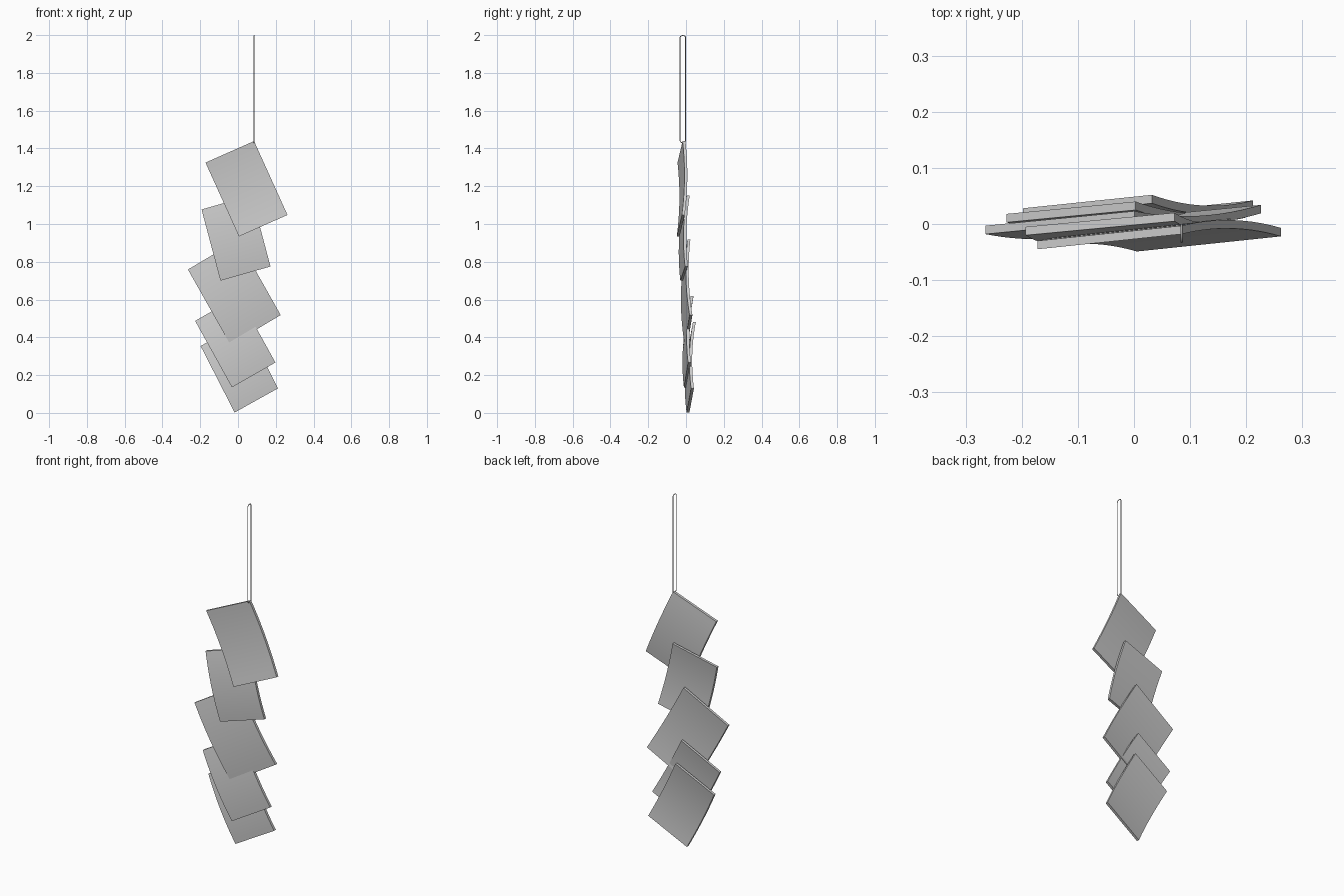
import bpy, bmesh, math

if "Cube" in bpy.data.objects:
    bpy.data.objects.remove(bpy.data.objects["Cube"])

THICK = 0.015
STEPS = 14


def smooth(ob):
    bpy.ops.object.select_all(action='DESELECT')
    ob.select_set(True)
    bpy.context.view_layer.objects.active = ob
    bpy.ops.object.shade_smooth_by_angle(angle=math.radians(30))


def panel(name, left, right, bottom, sag):
    """Curved sheet from three back-face corners, bowed along its long side."""
    bm = bmesh.new()
    along = [bottom[i] - left[i] for i in range(3)]
    across = [right[i] - bottom[i] for i in range(3)]
    rings = []
    for k in range(STEPS + 1):
        t = k / STEPS
        ring = []
        for u, dy in ((0, 0), (1, 0), (1, -THICK), (0, -THICK)):
            p = [left[i] + along[i] * t + across[i] * u for i in range(3)]
            p[1] += dy + sag * 4 * t * (1 - t)
            ring.append(bm.verts.new(p))
        rings.append(ring)
    for a, b in zip(rings, rings[1:]):
        for i in range(4):
            j = (i + 1) % 4
            bm.faces.new((a[i], a[j], b[j], b[i]))
    bm.faces.new(rings[0])
    bm.faces.new(rings[-1])
    bmesh.ops.recalc_face_normals(bm, faces=bm.faces)
    me = bpy.data.meshes.new(name)
    bm.to_mesh(me)
    bm.free()
    ob = bpy.data.objects.new(name, me)
    bpy.context.collection.objects.link(ob)
    smooth(ob)


# Overlapping curved panels, top to bottom: left, right, bottom corners and bow
panel("panel_1", (-0.172, -0.030, 1.325), (0.262, -0.007, 1.048), (0.005, -0.034, 0.934), 0.012)
panel("panel_2", (-0.193, -0.005, 1.077), (0.172, 0.010, 0.775), (-0.093, -0.015, 0.700), -0.013)
panel("panel_3", (-0.265, -0.003, 0.759), (0.226, 0.034, 0.518), (-0.040, 0.008, 0.360), -0.014)
panel("panel_4", (-0.227, 0.018, 0.487), (0.198, 0.026, 0.267), (-0.032, 0.004, 0.135), -0.014)
panel("panel_5", (-0.198, 0.028, 0.354), (0.212, 0.042, 0.130), (-0.018, 0.018, 0.002), -0.014)

# Hanging cord: long thin closed loop threaded through the top corner
cu = bpy.data.curves.new("cord_loop", 'CURVE')
cu.dimensions = '3D'
cu.bevel_depth = 0.002
cu.bevel_resolution = 2
r, yc, z0, z1 = 0.015, -0.017, 1.43, 1.998
pts = []
for k in range(9):
    a = math.pi * k / 8
    pts.append((0.085, yc + r * math.cos(a), z1 - 0.012 + 0.012 * math.sin(a)))
for k in range(9):
    a = math.pi * (1 + k / 8)
    pts.append((0.085, yc + r * math.cos(a), z0 + 0.012 + 0.012 * math.sin(a)))
sp = cu.splines.new('POLY')
sp.points.add(len(pts) - 1)
for p, co in zip(sp.points, pts):
    p.co = (*co, 1)
sp.use_cyclic_u = True
cord = bpy.data.objects.new("cord_loop", cu)
bpy.context.collection.objects.link(cord)
